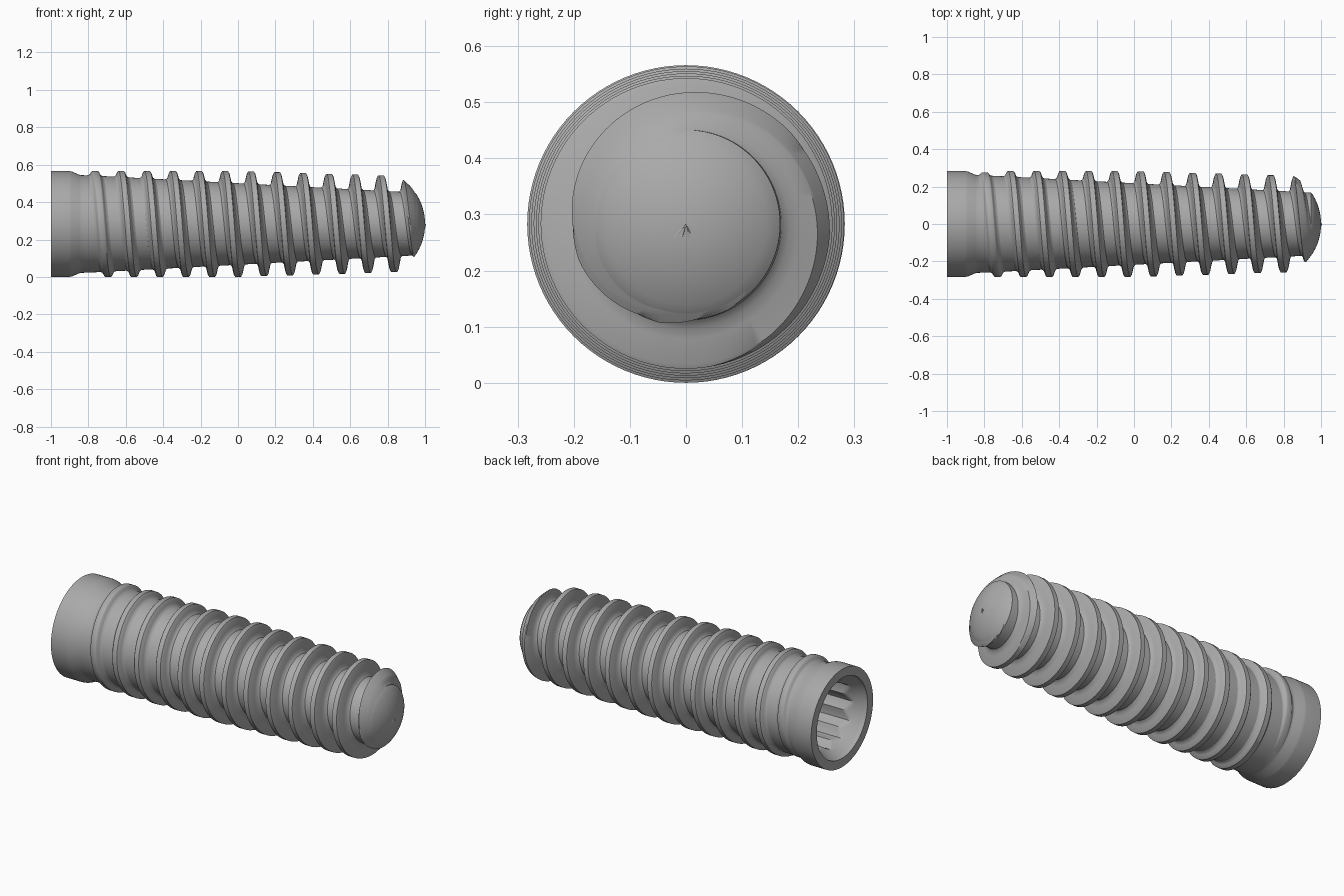
import bpy, bmesh, math

cube = bpy.data.objects.get("Cube")
if cube:
    bpy.data.objects.remove(cube)

RAD = 0.283          # collar radius, also the height of the axis
SEG = 96             # segments around the axis
PITCH = 0.139
NOSE_R = 0.3         # sphere radius of the rounded nose

metal = bpy.data.materials.new("grey metal")
metal.use_nodes = True
GREY = (0.4, 0.4, 0.4, 1)
metal.diffuse_color = GREY
metal.node_tree.nodes["Principled BSDF"].inputs["Base Color"].default_value = GREY


def place(x, r, a):
    """Point around the long axis; a = 0 is up, a quarter turn is the front."""
    return (x, -r * math.sin(a), RAD + r * math.cos(a))


def loft(name, rings, closed, caps=(False, False), angle=30):
    """Skin a list of equal point rings into a smooth shaded object."""
    bm = bmesh.new()
    rows = [[bm.verts.new(p) for p in ring] for ring in rings]
    n = len(rows[0])
    for a, b in zip(rows, rows[1:]):
        for i in range(n if closed else n - 1):
            j = (i + 1) % n
            bm.faces.new((a[i], a[j], b[j], b[i]))
    for cap, row in zip(caps, (rows[0], rows[-1])):
        if cap:
            bm.faces.new(row)
    bmesh.ops.recalc_face_normals(bm, faces=bm.faces[:])
    mesh = bpy.data.meshes.new(name)
    bm.to_mesh(mesh)
    bm.free()
    mesh.materials.append(metal)
    obj = bpy.data.objects.new(name, mesh)
    bpy.context.collection.objects.link(obj)
    bpy.ops.object.select_all(action='DESELECT')
    obj.select_set(True)
    bpy.context.view_layer.objects.active = obj
    bpy.ops.object.shade_smooth_by_angle(angle=math.radians(angle))
    return obj


def core_radius(x):
    return 0.218 - 0.053 * x


def nose_radius(x, size):
    d = x - (1 - NOSE_R)
    return math.sqrt(max(size * size - d * d, 0)) if d > 0 else 1.0


def smooth(t):
    t = min(max(t, 0), 1)
    return t * t * (3 - 2 * t)


def socket_radius(x, a):
    """Tapered lead-in cut by a twelve-point star."""
    cone = 0.232 - 0.55 * max(x + 0.985, 0)
    t = abs((a * 12 / math.tau) % 1 - 0.5) * 2
    return max(cone, 0.178 + 0.024 * t)


angles = [math.tau * i / SEG for i in range(SEG)]

# Body: collar, neck, tapered core, rounded nose, then the socket inside
outline = [(-1, RAD), (-0.905, RAD), (-0.89, 0.281), (-0.85, 0.264),
           (-0.835, 0.261), (-0.8, 0.26)]
outline += [(x, core_radius(x)) for x in (-0.74, -0.4, 0, 0.4, 0.8, 0.946)]
edge = math.asin(core_radius(0.946) / NOSE_R)
for k in range(1, 14):
    t = edge * (1 - k / 13.05)
    outline.append((1 - NOSE_R + NOSE_R * math.cos(t), NOSE_R * math.sin(t)))
body_rings = [[place(x, r, a) for a in angles] for x, r in outline]
socket_xs = [-1, -0.985] + [-0.985 + 0.1 * k / 12 for k in range(1, 13)] + [-0.6]
socket_rings = [[place(x, socket_radius(x, a), a) for a in angles] for x in socket_xs]
bore = [(-0.6, 0.13), (-0.2, 0.13)]
socket_rings += [[place(x, r, a) for a in angles] for x, r in bore]
loft("implant_body", socket_rings[::-1] + body_rings, True, (True, True))

# Thread: trapezoid with filleted roots swept along the tapered helix
half = [(0.046, -0.06), (0.038, 0.03), (0.03, 0.16), (0.025, 0.38),
        (0.018, 0.9), (0.014, 1.0)]
section = [(-o, h) for o, h in half] + half[::-1]
thread_rings = []
top_x = 0.765        # a crest passes straight up here
start, end = -0.835, 0.99
steps = int((end - start) / PITCH * SEG)
for i in range(steps + 1):
    x = start + i * PITCH / SEG
    a = (x - top_x) / PITCH * math.tau
    crest = min(RAD, RAD - 0.03 * x)
    grow = smooth((x - start) / (PITCH * 0.4))
    ring = []
    for off, h in section:
        px = x + off
        base = core_radius(px)
        r = base + (crest - base) * h * grow - 0.005 * (1 - grow)
        if h < 0:
            r = base - 0.004
        ring.append(place(px, min(r, nose_radius(px, NOSE_R - 0.0006)), a))
    thread_rings.append(ring)
loft("screw_thread", thread_rings, False, angle=35)
